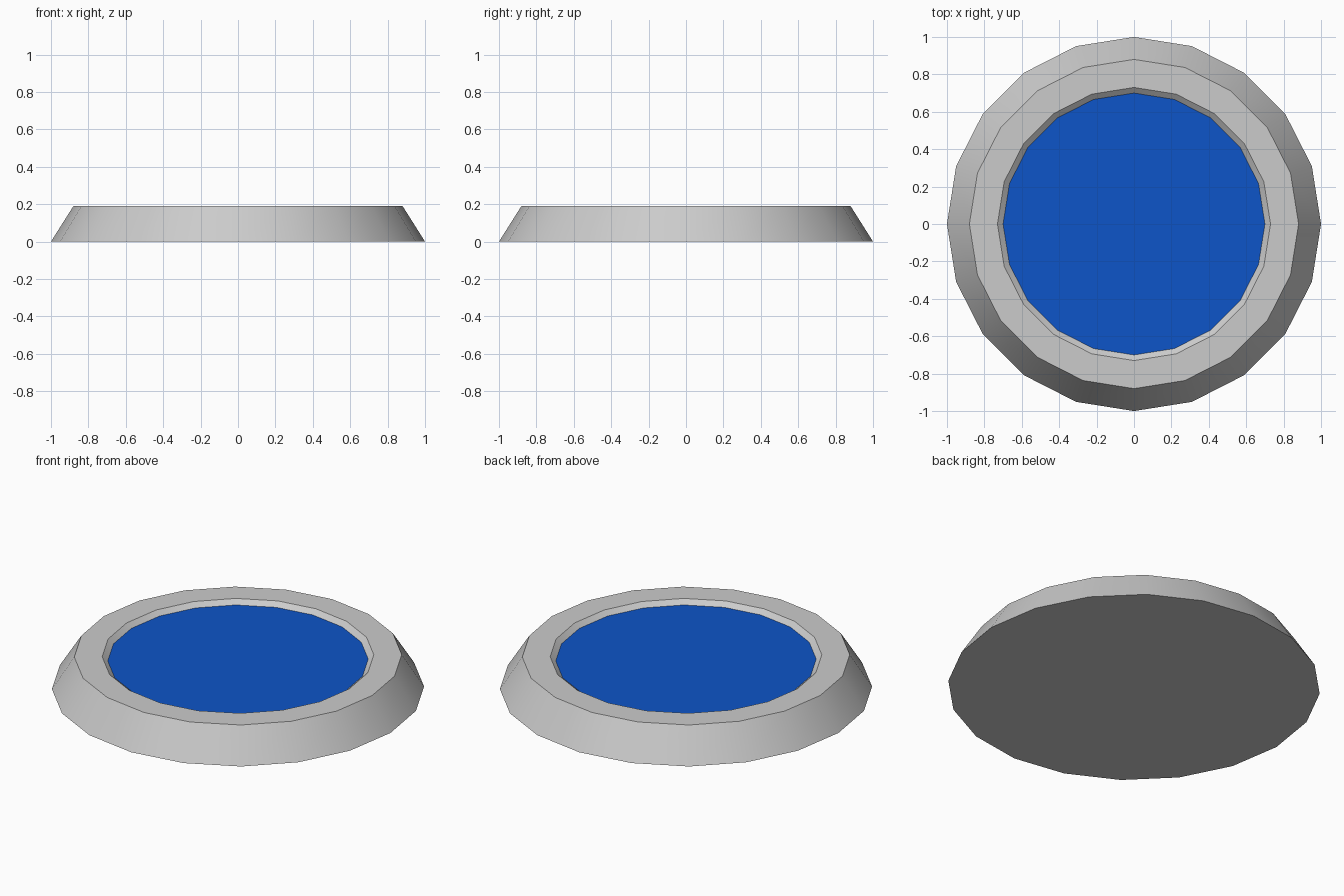
import bpy, bmesh
from math import cos, sin, tau, radians

if "Cube" in bpy.data.objects:
    bpy.data.objects.remove(bpy.data.objects["Cube"])

SIDES = 20


def lathe(name, profile, cap_start=False, cap_end=False):
    """Revolve (radius, height) points into a 20-sided mesh, optionally capping the ends."""
    bm = bmesh.new()
    rings = [[bm.verts.new((r * cos(tau * i / SIDES), r * sin(tau * i / SIDES), z))
              for i in range(SIDES)] for r, z in profile]
    for a, b in zip(rings, rings[1:]):
        for i in range(SIDES):
            j = (i + 1) % SIDES
            bm.faces.new((a[i], a[j], b[j], b[i]))
    if cap_start:
        bm.faces.new(rings[0][::-1])
    if cap_end:
        bm.faces.new(rings[-1])
    mesh = bpy.data.meshes.new(name)
    bm.to_mesh(mesh)
    bm.free()
    obj = bpy.data.objects.new(name, mesh)
    bpy.context.collection.objects.link(obj)
    bpy.ops.object.select_all(action='DESELECT')
    obj.select_set(True)
    bpy.context.view_layer.objects.active = obj
    bpy.ops.object.shade_smooth_by_angle(angle=radians(30))
    return obj


# Stone basin: flat base, sloping outer wall, flat rim, shallow inner lip
lathe("stone_basin", [(1.0, 0), (0.88, 0.19), (0.73, 0.19), (0.70, 0.165)], cap_start=True)

# Water surface filling the basin
water = lathe("water_surface", [(0.70, 0.165)], cap_end=True)
blue = bpy.data.materials.new("water_blue")
blue.diffuse_color = (0.004, 0.09, 0.58, 1)
blue.use_nodes = True
blue.node_tree.nodes["Principled BSDF"].inputs["Base Color"].default_value = blue.diffuse_color
water.data.materials.append(blue)
